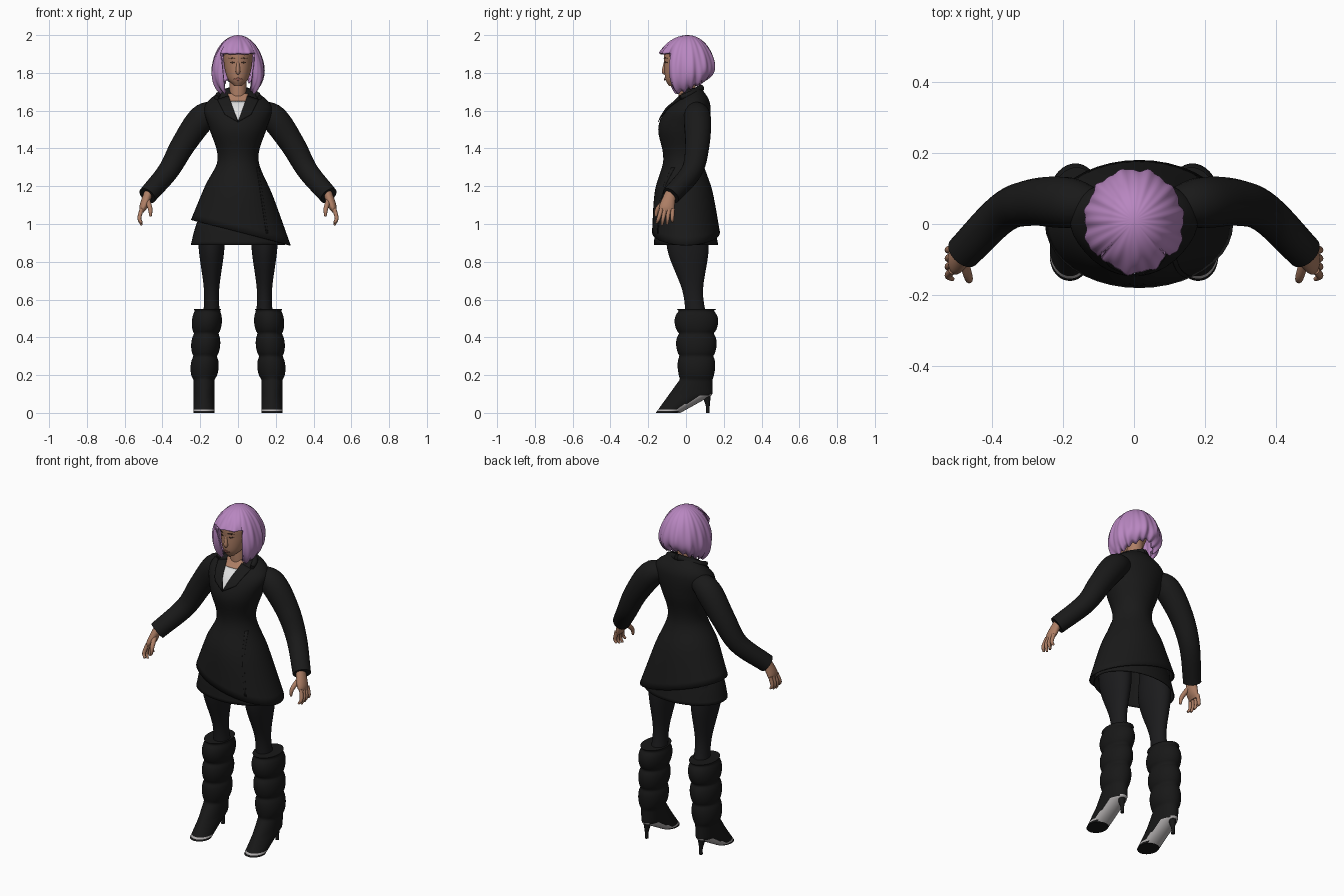
import bpy, bmesh
from math import sin, cos, pi, tau, exp, sqrt
from mathutils import Vector
from mathutils.bvhtree import BVHTree

default_cube = bpy.data.objects.get("Cube")
if default_cube:
    bpy.data.objects.remove(default_cube)


def material(name, *rgb):
    mat = bpy.data.materials.new(name)
    mat.use_nodes = True
    mat.diffuse_color = (*rgb, 1)
    shader = mat.node_tree.nodes["Principled BSDF"]
    shader.inputs["Base Color"].default_value = (*rgb, 1)
    shader.inputs["Roughness"].default_value = .8
    return mat


SKIN = material("skin", .42, .21, .13)
HAIR = material("lilac hair", .48, .24, .53)
COAT = material("black wool", .01, .01, .01)
TIGHTS = material("black tights", .011, .011, .012)
LEATHER = material("black leather", .009, .009, .009)
SOLE = material("grey sole", .45, .43, .43)
SHIRT = material("white shirt", .75, .75, .75)
LIPS = material("lips", .33, .12, .09)
DARK = material("dark brown", .06, .03, .02)


def smooth_keys(keys, steps=6):
    """Run a smooth spline through the key values."""
    keys = [Vector(key) for key in keys]
    first, last = 2 * keys[0] - keys[1], 2 * keys[-1] - keys[-2]
    padded = [first, *keys, last]
    result = []
    for before, start, end, after in zip(padded, padded[1:], padded[2:], padded[3:]):
        pull, push = (end - before) / 2, (after - start) / 2
        for step in range(steps):
            t = step / steps
            bend = (3 * (end - start) - 2 * pull - push) * t * t
            twist = (2 * (start - end) + pull + push) * t ** 3
            result.append(start + pull * t + bend + twist)
    return result + [keys[-1]]


def skin_rows(name, rows, mat, caps=True, closed=True, thickness=0):
    """Join equal rows of points into a smooth surface."""
    bm = bmesh.new()
    grid = [[bm.verts.new(point) for point in row] for row in rows]
    count = len(grid[0])
    for upper, lower in zip(grid, grid[1:]):
        for i in range(count if closed else count - 1):
            j = (i + 1) % count
            bm.faces.new((upper[i], upper[j], lower[j], lower[i]))
    if caps:
        bm.faces.new(grid[0])
        bm.faces.new(grid[-1])
    bmesh.ops.remove_doubles(bm, verts=bm.verts, dist=.0001)
    bmesh.ops.recalc_face_normals(bm, faces=bm.faces)
    for face in bm.faces:
        face.smooth = len(face.verts) <= 4
    mesh = bpy.data.meshes.new(name)
    bm.to_mesh(mesh)
    bm.free()
    mesh.materials.append(mat)
    part = bpy.data.objects.new(name, mesh)
    bpy.context.collection.objects.link(part)
    if thickness:
        solid = part.modifiers.new("thickness", 'SOLIDIFY')
        solid.thickness, solid.offset = thickness, -1
    return part


def circle(count):
    return [tau * i / count for i in range(count)]


def loft(name, rings, mat, side=1, shift=lambda z: 0, warp=lambda z, across: z, **options):
    """Stack ovals given as height, half width, front and back."""
    rows = []
    for z, width, front, back in rings:
        middle, depth = (front + back) / 2, (back - front) / 2
        rows.append([(side * (shift(z) + width * cos(a)), middle + depth * sin(a),
                      warp(z, cos(a))) for a in circle(40)])
    return skin_rows(name, rows, mat, **options)


def tube(name, keys, mat, side=1):
    """Sweep a circle along a spline of x, y, z and radius."""
    path = smooth_keys(keys)
    centres = [Vector((side * key[0], key[1], key[2])) for key in path]
    rows = []
    for i, centre in enumerate(centres):
        ahead = centres[min(i + 1, len(centres) - 1)]
        along = (ahead - centres[max(i - 1, 0)]).normalized()
        u = along.cross(Vector((0, 1, .2))).normalized()
        v = along.cross(u)
        rows.append([centre + path[i][3] * (u * cos(a) + v * sin(a)) for a in circle(20)])
    return skin_rows(name, rows, mat)


def plate(name, target, corners, mat, side=1, lift=.004, count=8):
    """Lay a thin plate on the front of a part, between four x, z corners."""
    surface = BVHTree.FromObject(target, bpy.context.evaluated_depsgraph_get())
    a, b, c, d = [Vector(corner) for corner in corners]
    rows = []
    for i in range(count + 1):
        left, right = a.lerp(d, i / count), b.lerp(c, i / count)
        row = []
        for j in range(count + 1):
            x, z = left.lerp(right, j / count)
            hit = surface.ray_cast(Vector((side * x, -1, z)), Vector((0, 1, 0)))[0]
            row.append((side * x, (hit.y if hit else 0) - lift, z))
        rows.append(row)
    return skin_rows(name, rows, mat, caps=False, closed=False, thickness=.003)


def diamond(x, z, width, height):
    return [(x - width, z), (x, z - height), (x + width, z), (x, z + height)]


# Coat, with its hem slanting down to the left, over a short skirt
WAIST, HEM = 1.34, .9


def slanted_hem(z, across):
    drop = max(0, WAIST - z) / (WAIST - HEM)
    return z + drop * (.055 - .067 * across)


coat_keys = [(HEM, .264, -.18, .18), (1.15, .18, -.165, .14), (WAIST, .108, -.12, .09),
             (1.5, .15, -.147, .12), (1.6, .18, -.11, .13), (1.66, .15, -.05, .12),
             (1.72, .06, 0, .08)]
coat = loft("coat", smooth_keys(coat_keys), COAT, shift=lambda z: max(0, WAIST - z) / 30,
            warp=slanted_hem, caps=False, thickness=.006)
skirt_keys = [(.89, .25, -.17, .17), (1, .22, -.16, .15), (1.16, .15, -.12, .11)]
loft("skirt", smooth_keys(skirt_keys), COAT, caps=False, thickness=.005)
plate("coat_overlap", coat, [(.1, 1.3), (.11, 1.3), (.16, .95), (.15, .95)], COAT)

# Shirt, bare chest, lapels and collar
plate("shirt", coat, [(0, 1.55), (.003, 1.55), (.045, 1.65), (-.045, 1.65)], SHIRT)
plate("chest", coat, [(-.045, 1.65), (.045, 1.65), (.055, 1.69), (-.055, 1.69)], SKIN)
for side, label in ((1, "left"), (-1, "right")):
    plate(label + "_lapel", coat, [(0, 1.54), (.05, 1.68), (.11, 1.66), (.07, 1.58)],
          COAT, side, lift=.009)
    tube(label + "_collar", [(.115, -.03, 1.67, .012), (.09, .03, 1.69, .017),
                             (0, .08, 1.72, .018)], COAT, side)

# Head, neck and face
tube("neck", [(0, .015, 1.6, .05), (0, .005, 1.7, .045), (0, .01, 1.8, .045)], SKIN)
head_keys = [(1.73, .02, -.09, -.04), (1.77, .055, -.11, .03), (1.85, .075, -.115, .08),
             (1.92, .07, -.11, .08), (1.97, .02, -.03, .04)]
head = loft("head", smooth_keys(head_keys), SKIN)
tube("nose", [(0, -.11, 1.86, .006), (0, -.116, 1.81, .012), (0, -.11, 1.795, .008)], SKIN)
plate("mouth", head, diamond(0, 1.767, .023, .008), LIPS)
for side, label in ((1, "left"), (-1, "right")):
    plate(label + "_eye", head, diamond(.031, 1.855, .015, .005), DARK, side, lift=.002)
    plate(label + "_eyebrow", head, diamond(.032, 1.878, .018, .003), DARK, side, lift=.002)

# Bobbed hair: a dome with a straight fringe, wavy locks and curled-in ends
FRINGE = .75
hair_rows = []
for level in range(25):
    t = (level / 24) ** 1.5
    row = []
    for a in circle(120):
        turn = min(a, tau - a)
        facing = cos(a)
        if turn < FRINGE:
            bottom, curl, tuck = 1.905, 0, 0
        else:
            nape = max(0, turn - 1.2) / (pi - 1.2)
            bottom = 1.695 + .085 * nape + .008 * sin(17 * a)
            curl, tuck = .34, .15 * exp((FRINGE - turn) * 5)
        z = 2 + (bottom - 2) * t
        dome = .142 * sqrt(1 - (max(0, z - 1.78) / .22) ** 2)
        stretch = 1 + (.28 if facing > 0 else .08) * facing ** 2
        locks = 1 + .03 * sin(11 * a + 3 * t) * sqrt(t) + .015 * sin(23 * a - 2 * t)
        radius = dome * stretch * locks * (1 - curl * t ** 8) * (1 - tuck * t)
        row.append((radius * sin(a), .01 - radius * facing, z))
    hair_rows.append(row)
skin_rows("hair", hair_rows, HAIR, caps=False, thickness=.016)


# Slouched boot: folds up the shaft, then a foot sloping to the toe
ANKLE, BOOT_TOP = .18, .55


def boot_ring(z):
    if z < ANKLE:
        return z, .056, -.16 + .13 * z / ANKLE, min(.14, 1.8 * z - .03)
    rise = (z - ANKLE) / (BOOT_TOP - ANKLE)
    fold = sqrt(abs(sin(pi * 3.1 * rise)))
    bulge = fold * (.01 + .025 * rise)
    return z, .055 + .008 * rise + .018 * fold, -.03 - bulge, .14 + bulge


def boot_lean(z):
    return .18 - .05 * max(0, z - ANKLE)


# Arms, hands and legs
leg_keys = [(1.05, .07, -.09, .1), (.87, .068, -.1, .12), (.65, .04, -.02, .09),
            (.5, .045, 0, .11)]
sleeve_keys = [(.11, .05, 1.6, .05), (.19, .06, 1.56, .072), (.29, .06, 1.42, .065),
               (.37, .03, 1.28, .056), (.48, -.08, 1.15, .05)]
palm_keys = [(1.19, .023, -.1, -.05), (1.1, .024, -.14, -.06), (1.06, .01, -.135, -.065)]

for side, label in ((1, "left"), (-1, "right")):
    tube(label + "_sleeve", sleeve_keys, COAT, side)
    loft(label + "_palm", smooth_keys(palm_keys), SKIN, side,
         shift=lambda z: .51 - (z - 1.06) / 3)
    for i, finger in enumerate(("index", "middle", "ring", "little")):
        short = .012 * abs(i - 1.3)
        tube(f"{label}_{finger}_finger", [
            (.51, -.13 + .02 * i, 1.08, .011), (.522, -.145 + .024 * i, 1.03, .01),
            (.51, -.155 + .028 * i, .99 + short, .006)], SKIN, side)
    tube(label + "_thumb", [(.48, -.1, 1.13, .014), (.465, -.15, 1.08, .012),
                            (.463, -.16, 1.04, .006)], SKIN, side)
    loft(label + "_leg", smooth_keys(leg_keys), TIGHTS, side, shift=lambda z: .14)

    # The arch of the sole and a thin welt are grey
    boot_rings = [boot_ring(BOOT_TOP * (1 - step / 60)) for step in range(61)]
    boot = loft(label + "_boot", boot_rings, LEATHER, side, shift=boot_lean)
    boot.data.materials.append(SOLE)
    for face in boot.data.polygons:
        height = face.center.z
        arch = face.normal.z < -.35 and face.center.y > -.04 and height < .13
        welt = .01 < height < .02
        face.material_index = int(len(face.vertices) == 4 and (arch or welt))
    tube(label + "_heel", [(.18, .105, .12, .03), (.18, .115, .04, .011),
                           (.18, .115, 0, .01)], LEATHER, side)
